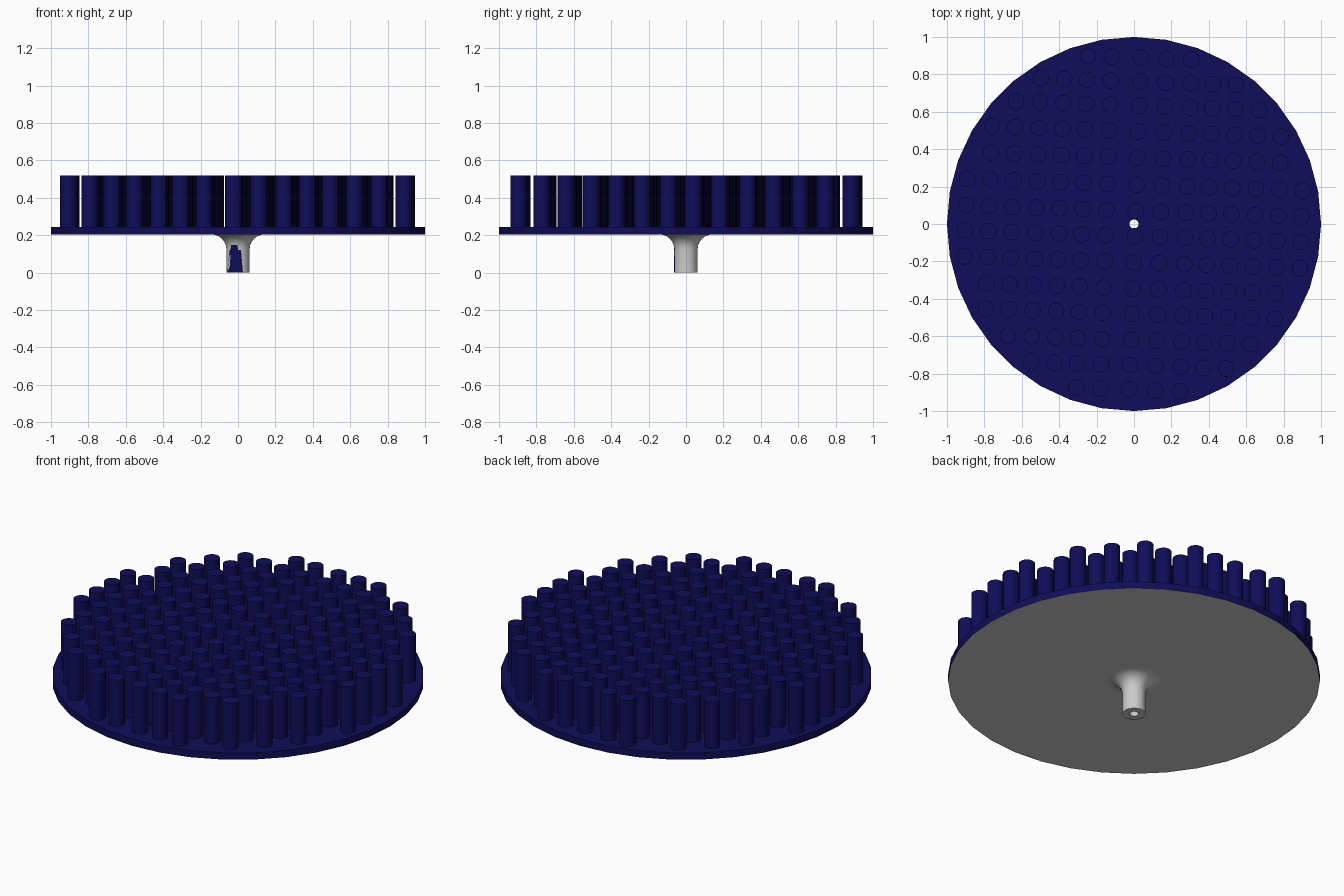
import bpy, bmesh, math

if "Cube" in bpy.data.objects:
    bpy.data.objects.remove(bpy.data.objects["Cube"])

navy = bpy.data.materials.new("navy")
navy.diffuse_color = (0.005, 0.004, 0.1, 1)
navy.use_nodes = True
navy.node_tree.nodes["Principled BSDF"].inputs["Base Color"].default_value = navy.diffuse_color
grey = bpy.data.materials.new("grey")
grey.diffuse_color = (0.8, 0.8, 0.8, 1)
grey.use_nodes = True
grey.node_tree.nodes["Principled BSDF"].inputs["Base Color"].default_value = grey.diffuse_color


def finish(name, bm, mats=(), angle=None):
    bmesh.ops.recalc_face_normals(bm, faces=bm.faces)
    me = bpy.data.meshes.new(name)
    bm.to_mesh(me)
    bm.free()
    for m in mats:
        me.materials.append(m)
    ob = bpy.data.objects.new(name, me)
    bpy.context.collection.objects.link(ob)
    if angle:
        bpy.ops.object.select_all(action='DESELECT')
        ob.select_set(True)
        bpy.context.view_layer.objects.active = ob
        bpy.ops.object.shade_smooth_by_angle(angle=math.radians(angle))
    return ob


def lathe(profile, n, closed=True):
    bm = bmesh.new()
    rings = [[bm.verts.new((r * math.cos(2 * math.pi * i / n),
                            r * math.sin(2 * math.pi * i / n), z))
              for i in range(n)] for r, z in profile]
    count = len(rings) if closed else len(rings) - 1
    for k in range(count):
        a, b = rings[k], rings[(k + 1) % len(rings)]
        for i in range(n):
            j = (i + 1) % n
            bm.faces.new((a[i], a[j], b[j], b[i]))
    return bm


HOLE, BASE, DECK, TIP = 0.024, 0.205, 0.245, 0.52

# Round plate with a small centre hole, grey underneath
plate = finish("plate", lathe([(HOLE, DECK), (1, DECK), (1, BASE), (HOLE, BASE)], 36),
               (navy, grey))
for p in plate.data.polygons:
    if p.normal.z < -0.5:
        p.material_index = 1

# Hollow stem with a concave flare into the plate
flare = [(0.145 - 0.083 * math.cos(math.radians(a)),
          0.125 + 0.08 * math.sin(math.radians(a))) for a in range(0, 91, 15)]
finish("stem", lathe([(HOLE, 0), (0.062, 0)] + flare + [(HOLE, BASE)], 32), (), 40)

# Dark stepped mark on the front of the stem
bm = bmesh.new()
rows = []
for z, x0, x1 in ((0.002, -0.057, 0.026), (0.12, -0.045, 0.016),
                  (0.121, -0.04, 0.0), (0.15, -0.037, -0.003)):
    r = 0.0632 if z < 0.13 else 0.066
    xs = [x0 + (x1 - x0) * i / 6 for i in range(7)]
    rows.append([bm.verts.new((x, -math.sqrt(r * r - x * x), z)) for x in xs])
for a, b in zip(rows, rows[1:]):
    for i in range(6):
        bm.faces.new((a[i], a[i + 1], b[i + 1], b[i]))
finish("stem_mark", bm, (navy,))

# Field of pins on a slightly turned grid, kept inside the rim
cols = [-0.9, -0.777, -0.653, -0.525, -0.4, -0.278, -0.15, 0.006,
        0.142, 0.276, 0.396, 0.519, 0.645, 0.77, 0.895]
lines = [0.89, 0.762, 0.633, 0.495, 0.355, 0.21, 0.07,
         -0.065, -0.205, -0.345, -0.48, -0.62, -0.755, -0.885]
t = math.radians(-2)
bm = bmesh.new()
N, R = 16, 0.044
for u in cols:
    for v in lines:
        if math.hypot(u, v) > 0.938:
            continue
        x = u * math.cos(t) - v * math.sin(t)
        y = u * math.sin(t) + v * math.cos(t)
        low, high = [[bm.verts.new((x + R * math.cos(2 * math.pi * i / N),
                                    y + R * math.sin(2 * math.pi * i / N), z))
                      for i in range(N)] for z in (DECK - 0.005, TIP)]
        bm.faces.new(high)
        bm.faces.new(low[::-1])
        for i in range(N):
            j = (i + 1) % N
            bm.faces.new((low[i], low[j], high[j], high[i]))
finish("pins", bm, (navy,), 40)
